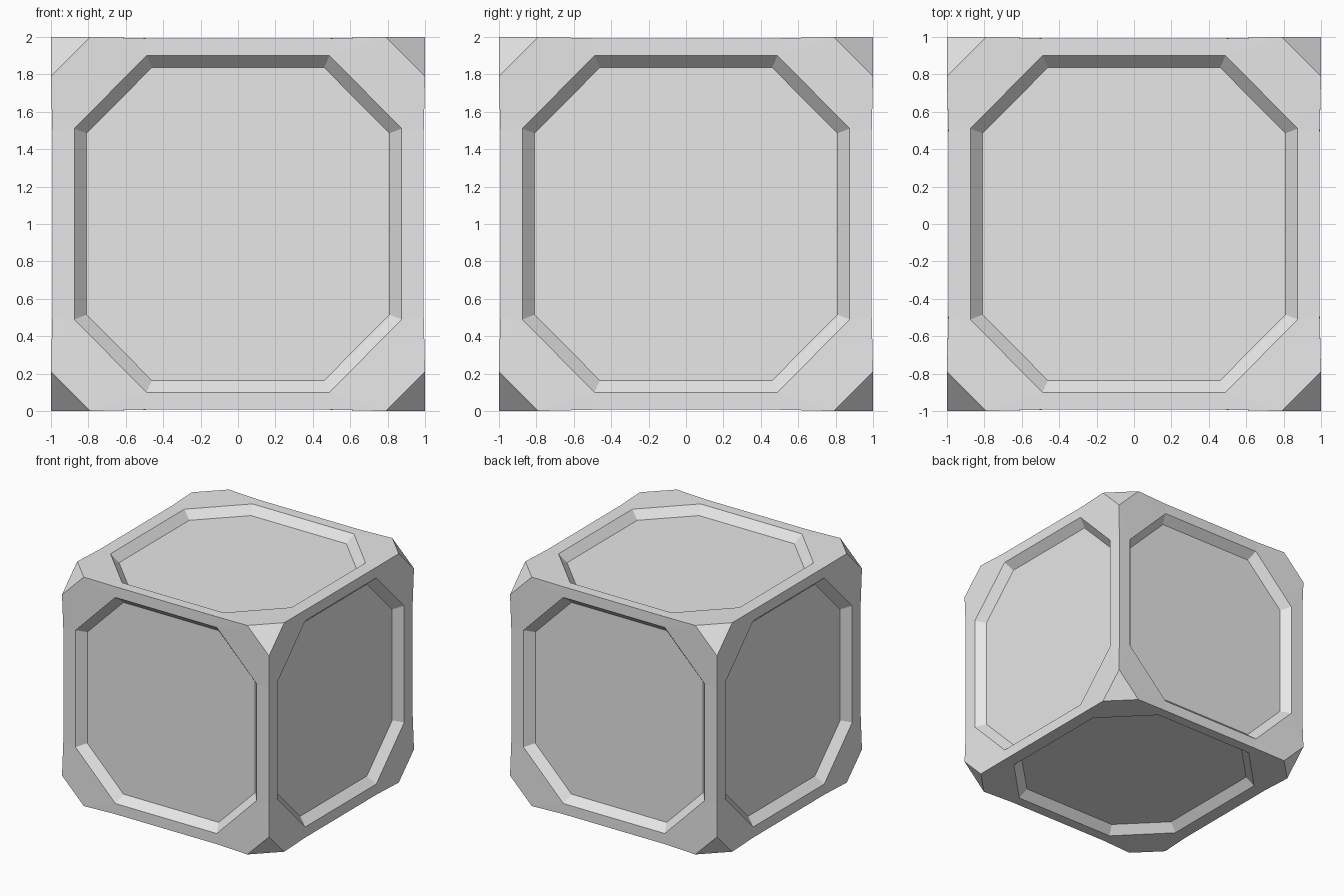
import bpy
import bmesh
from mathutils import Vector

if "Cube" in bpy.data.objects:
    bpy.data.objects.remove(bpy.data.objects["Cube"], do_unlink=True)

CUT = 0.79        # where the corner cuts begin
WAIST = 0.993     # the edges pull in slightly between the corners
BEND = 0.5        # where the pulled-in stretch ends
DEPTH = 0.07      # depth of each recessed panel

grey = bpy.data.materials.new("light grey")
grey.use_nodes = True
colour = (0.8, 0.8, 0.8, 1)
grey.diffuse_color = colour
grey.node_tree.nodes["Principled BSDF"].inputs["Base Color"].default_value = colour

bm = bmesh.new()


def face(points):
    bm.faces.new([bm.verts.new(p) for p in points])


def octagon(half_u, half_v, flat_u, flat_v, height):
    """Points in order around the panel, starting on the right side."""
    quarter = [(half_u, flat_v), (flat_u, half_v)]
    ring = []
    for su, sv in ((1, 1), (-1, 1), (-1, -1), (1, -1)):
        pair = quarter if su * sv > 0 else quarter[::-1]
        ring += [(su * u, sv * v, height) for u, v in pair]
    return ring


# Rings shared by all six sides, as (u, v, distance from the centre)
edge = octagon(WAIST, WAIST, BEND, BEND, WAIST)
corner = octagon(1, 1, CUT, CUT, 1)
rim = octagon(0.875, 0.9, 0.49, 0.51, WAIST)
floor = octagon(0.81, 0.837, 0.46, 0.485, WAIST - DEPTH)


def add_side(u_axis, v_axis, out):
    def place(p):
        return u_axis * p[0] + v_axis * p[1] + out * p[2]
    e, c, r, f = ([place(p) for p in ring] for ring in (edge, corner, rim, floor))
    face(f)
    for i in range(8):
        j = (i + 1) % 8
        face((r[i], r[j], f[j], f[i]))              # sloping panel wall
        if i % 2:
            face((e[i], e[j], r[j], r[i]))          # frame beside an edge
        else:
            face((c[i], c[j], r[j], r[i]))          # frame beside a corner
            face((e[i], c[i], r[i]))
            face((c[j], e[j], r[j]))


X, Y, Z = (Vector(a) for a in ((1, 0, 0), (0, 1, 0), (0, 0, 1)))
for sign in (1, -1):
    add_side(X, Z, Y * sign)
    add_side(Y, Z, X * sign)
    add_side(X, Y, Z * sign)

# Small triangles across the eight corners
for x in (1, -1):
    for y in (1, -1):
        for z in (1, -1):
            face(((x * CUT, y, z), (x, y * CUT, z), (x, y, z * CUT)))

bmesh.ops.remove_doubles(bm, verts=bm.verts, dist=0.0005)
bmesh.ops.recalc_face_normals(bm, faces=bm.faces)
bmesh.ops.translate(bm, verts=bm.verts, vec=(0, 0, 1))

mesh = bpy.data.meshes.new("panelled_crate")
bm.to_mesh(mesh)
bm.free()
mesh.materials.append(grey)
crate = bpy.data.objects.new("panelled_crate", mesh)
bpy.context.collection.objects.link(crate)
